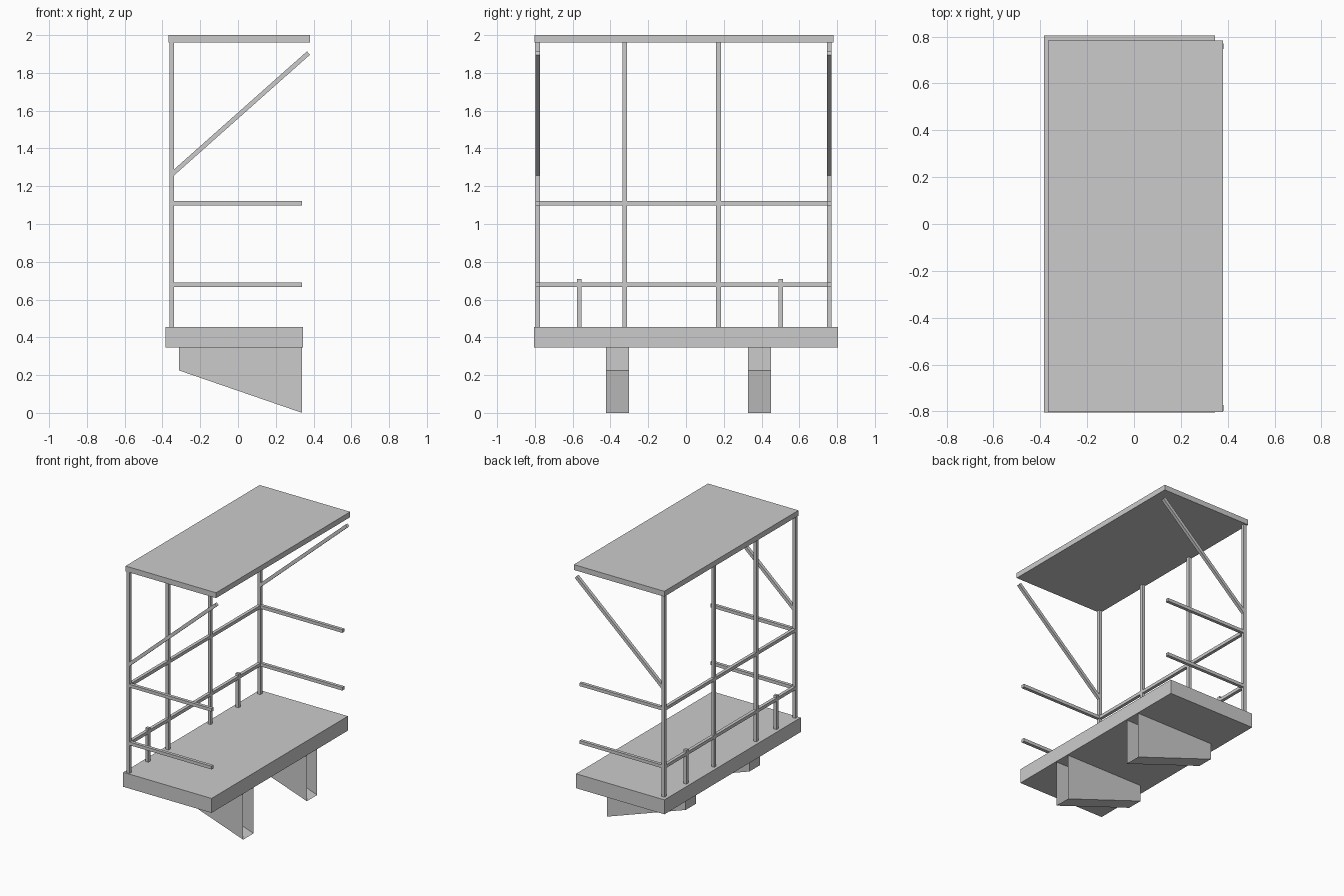
import bpy
import bmesh
from mathutils import Vector

if "Cube" in bpy.data.objects:
    bpy.data.objects.remove(bpy.data.objects["Cube"], do_unlink=True)

grey = bpy.data.materials.new("plain grey")
grey.use_nodes = True
color = (0.6, 0.6, 0.6, 1)
grey.diffuse_color = color
grey.node_tree.nodes["Principled BSDF"].inputs["Base Color"].default_value = color


def finish(name, bm):
    mesh = bpy.data.meshes.new(name)
    bm.to_mesh(mesh)
    bm.free()
    mesh.materials.append(grey)
    obj = bpy.data.objects.new(name, mesh)
    bpy.context.collection.objects.link(obj)
    return obj


def box(name, low, high):
    low, high = Vector(low), Vector(high)
    bm = bmesh.new()
    bmesh.ops.create_cube(bm, size=1)
    bmesh.ops.scale(bm, vec=high - low, verts=bm.verts)
    bmesh.ops.translate(bm, vec=(low + high) / 2, verts=bm.verts)
    return finish(name, bm)


def bar(name, start, end, width=0.024):
    """Square bar between two points."""
    start, end = Vector(start), Vector(end)
    bm = bmesh.new()
    bmesh.ops.create_cube(bm, size=1)
    bmesh.ops.scale(bm, vec=(width, width, (end - start).length), verts=bm.verts)
    obj = finish(name, bm)
    obj.location = (start + end) / 2
    obj.rotation_euler = (end - start).to_track_quat("Z", "Y").to_euler()
    return obj


def bracket(name, y0, y1):
    """Tapered sheet bracket, open at its deep end and under the floor."""
    x0, x1, top = -0.313, 0.34, 0.347
    bm = bmesh.new()
    sides = []
    for y in (y0, y1):
        profile = ((x0, top), (x0, 0.225), (x1, 0), (x1, top))
        sides.append([bm.verts.new((x, y, z)) for x, z in profile])
    a, b = sides
    bm.faces.new(a)
    bm.faces.new(b[::-1])
    for i in range(2):
        bm.faces.new((a[i + 1], a[i], b[i], b[i + 1]))
    return finish(name, bm)


# Floor slab and roof
FLOOR, ROOF, BACK = 0.455, 1.96, -0.35
FRONT_Y, REAR_Y = -0.785, 0.758
box("floor_slab", (-0.385, -0.805, 0.347), (0.345, 0.805, FLOOR))
box("roof", (-0.368, -0.802, ROOF), (0.38, 0.782, 2))

# Tall posts and short rail posts
for i, y in enumerate((FRONT_Y, -0.325, 0.172, REAR_Y)):
    bar(f"post_{i + 1}", (BACK, y, FLOOR), (BACK, y, ROOF))
for i, y in enumerate((-0.565, 0.501)):
    bar(f"short_post_{i + 1}", (BACK, y, FLOOR), (BACK, y, 0.708))

# Railings along the long side and both ends
for level, z in (("lower", 0.679), ("upper", 1.11)):
    bar(f"{level}_long_rail", (BACK, FRONT_Y, z), (BACK, REAR_Y, z))
    for end, y in (("front", FRONT_Y), ("rear", REAR_Y)):
        bar(f"{level}_{end}_rail", (BACK, y, z), (0.34, y, z))

# Diagonal roof braces
for end, y in (("front", FRONT_Y), ("rear", REAR_Y)):
    bar(f"{end}_brace", (BACK, y, 1.263), (0.373, y, 1.905))

# Support brackets
bracket("front_bracket", -0.424, -0.302)
bracket("rear_bracket", 0.328, 0.45)
